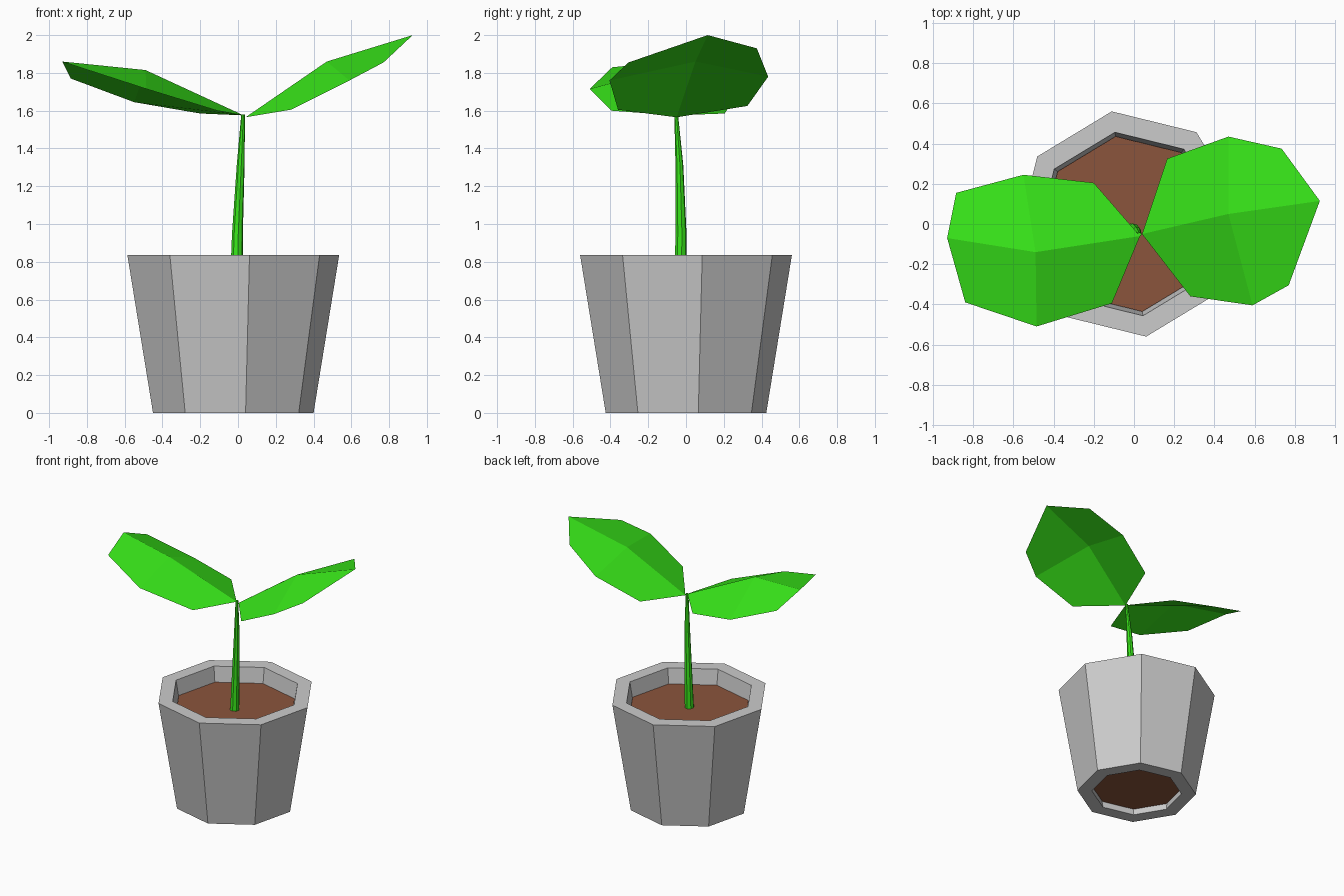
import bpy
from math import cos, sin, radians, pi

if "Cube" in bpy.data.objects:
    bpy.data.objects.remove(bpy.data.objects["Cube"])


def material(name, rgb):
    m = bpy.data.materials.new(name)
    m.diffuse_color = (*rgb, 1)
    m.use_nodes = True
    m.node_tree.nodes["Principled BSDF"].inputs["Base Color"].default_value = m.diffuse_color
    return m


def add_object(name, verts, faces, mat=None):
    me = bpy.data.meshes.new(name)
    me.from_pydata(verts, [], faces)
    me.update()
    ob = bpy.data.objects.new(name, me)
    bpy.context.collection.objects.link(ob)
    if mat:
        me.materials.append(mat)
    return ob


def loft(name, rings, mat=None, closed=False, turn=8.7, n=8):
    """Skin rings of (x, y, z, radius); closed joins last ring to first, else ends are capped."""
    verts = [(x + r * cos(radians(turn) + 2 * pi * i / n),
              y + r * sin(radians(turn) + 2 * pi * i / n), z)
             for x, y, z, r in rings for i in range(n)]
    k = len(rings)
    faces = []
    for j in range(k if closed else k - 1):
        a, b = j * n, (j + 1) % k * n
        faces += [(a + i, a + (i + 1) % n, b + (i + 1) % n, b + i) for i in range(n)]
    if not closed:
        faces += [tuple(reversed(range(n))), tuple(range((k - 1) * n, k * n))]
    return add_object(name, verts, faces, mat)


def leaf(name, rim, centre, mat):
    """Eight rim points starting at the stem, four quads meeting at the raised centre."""
    faces = [(i, i + 1, (i + 2) % 8, 8) for i in (0, 2, 4, 6)]
    return add_object(name, rim + [centre], faces, mat)


green = material("leaf_green", (0.04, 0.80, 0.01))
brown = material("soil_brown", (0.26, 0.09, 0.045))
PX = -0.025

# Pot: open tapered octagonal tube with a flat rim
loft("pot", [(PX, 0, 0, 0.43), (PX, 0, 0.835, 0.567),
             (PX, 0, 0.835, 0.462), (PX, 0, 0, 0.325)], closed=True)

# Soil filling the pot
loft("soil", [(PX, 0, 0.05, 0.331), (PX, 0, 0.72, 0.441)], brown)

# Stem: slightly bent and tapering
loft("stem", [(-0.008, -0.03, 0.70, 0.034), (-0.003, -0.026, 0.95, 0.029),
              (0.014, -0.035, 1.31, 0.021), (0.027, -0.052, 1.58, 0.010)], green)

# Leaves, rims listed counter-clockwise from above
leaf("right_leaf",
     [(0.04, -0.05, 1.565), (0.28, -0.36, 1.605), (0.59, -0.405, 1.76),
      (0.77, -0.305, 1.855), (0.925, 0.115, 2.0), (0.735, 0.375, 1.93),
      (0.47, 0.435, 1.78), (0.165, 0.325, 1.625)],
     (0.47, 0.05, 1.86), green)
leaf("left_leaf",
     [(0.03, -0.06, 1.575), (-0.20, 0.205, 1.585), (-0.55, 0.245, 1.645),
      (-0.885, 0.155, 1.77), (-0.93, -0.07, 1.86), (-0.84, -0.39, 1.83),
      (-0.485, -0.51, 1.715), (-0.11, -0.395, 1.60)],
     (-0.49, -0.14, 1.815), green)
